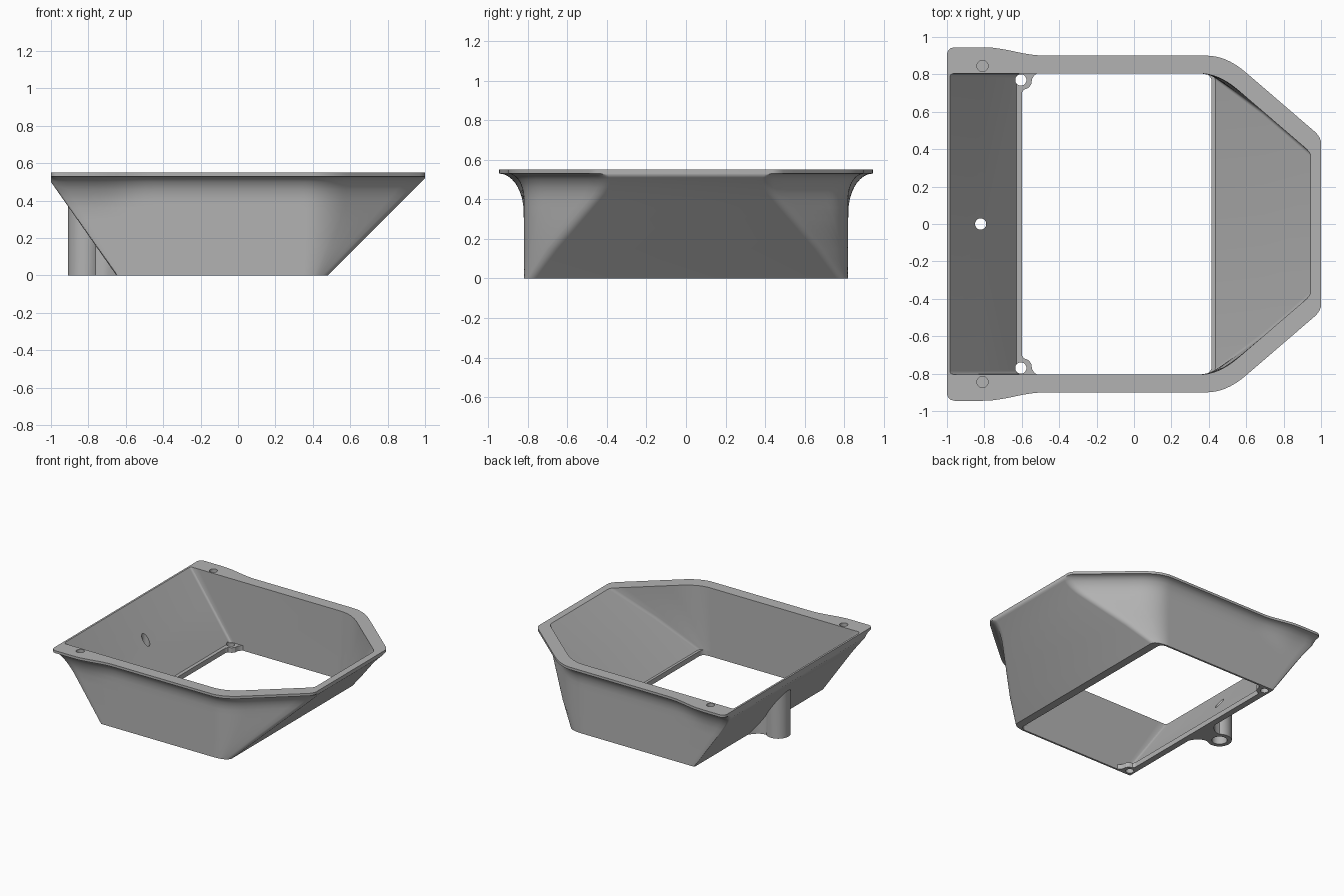
import bpy, bmesh, math

old = bpy.data.objects.get("Cube")
if old:
    bpy.data.objects.remove(old, do_unlink=True)

grey = bpy.data.materials.new("plain_grey")
grey.use_nodes = True
colour = (0.45, 0.45, 0.45, 1)
grey.diffuse_color = colour
grey.node_tree.nodes["Principled BSDF"].inputs["Base Color"].default_value = colour

TOP, LEDGE = 0.55, 0.04


def make_object(name, bm):
    bmesh.ops.recalc_face_normals(bm, faces=bm.faces)
    mesh = bpy.data.meshes.new(name)
    bm.to_mesh(mesh)
    bm.free()
    mesh.materials.append(grey)
    ob = bpy.data.objects.new(name, mesh)
    bpy.context.collection.objects.link(ob)
    return ob


def activate(ob):
    bpy.ops.object.select_all(action="DESELECT")
    ob.select_set(True)
    bpy.context.view_layer.objects.active = ob


def prism(name, plan, top):
    """Extrude a plan outline from z = 0 up to the height top(x)."""
    bm = bmesh.new()
    low = [bm.verts.new((x, y, 0)) for x, y in plan]
    high = [bm.verts.new((x, y, top(x))) for x, y in plan]
    bm.faces.new(low)
    bm.faces.new(high)
    n = len(plan)
    for i in range(n):
        j = (i + 1) % n
        bm.faces.new((low[i], low[j], high[j], high[i]))
    return make_object(name, bm)


def drill(ob, x, y, radius, z0, z1):
    """Cut a round vertical hole and drop the cutter."""
    bm = bmesh.new()
    bmesh.ops.create_cone(bm, cap_ends=True, segments=32, radius1=radius,
                          radius2=radius, depth=z1 - z0)
    bmesh.ops.translate(bm, verts=bm.verts, vec=(x, y, (z0 + z1) / 2))
    cutter = make_object("hole_cutter", bm)
    cutter.hide_render = True
    mod = ob.modifiers.new("hole", "BOOLEAN")
    mod.operation, mod.solver, mod.object = "DIFFERENCE", "EXACT", cutter
    activate(ob)
    bpy.ops.object.modifier_apply(modifier=mod.name)
    bpy.data.objects.remove(cutter, do_unlink=True)


def flare(x, z):
    """Outward curl of the rim, wider towards the mounting end."""
    t = min(max((-0.48 - x) / 0.32, 0), 1)
    width = 0.08 + 0.045 * t * t * (3 - 2 * t)
    height = 1.6 * width
    s = min(max((z - 0.53 + height) / height, 0), 1)
    return width * (1 - math.sqrt(1 - s * s))


def half_width(x, curl, side, corner):
    """Straight side blended into the angled corner."""
    a = side + curl
    b = corner - 0.86 * (x - 0.47) + 1.32 * curl
    h = max(0.09 - abs(a - b), 0)
    return min(a, b) - h * h / 0.36


def rounding(d, r):
    return r - math.sqrt(r * r - (r - d) ** 2) if d < r else 0


def ring(z, xl, xr, side, corner, curled, rl, rr):
    """Closed outline at one height, mirrored across y = 0."""
    ends = (0, 0.05, 0.2, 0.5, 1)
    mid = 0.36 + (xr - 0.36) * 0.45
    xs = [xl + rl * e for e in ends]
    xs += [xs[-1] + (-0.45 - xs[-1]) * i / 10 for i in range(1, 11)]
    xs += [0.33 + (mid - 0.33) * i / 12 for i in range(13)]
    last = xr - rr
    xs += [mid + (last - mid) * i / 5 for i in range(1, 5)]
    xs += [xr - rr * e for e in reversed(ends)]
    pts = []
    for x in xs:
        y = half_width(x, flare(x, z) if curled else 0, side, corner)
        y -= rounding(x - xl, rl) + rounding(xr - x, rr)
        pts.append((x, y, z))
    return pts + [(x, -y, z) for x, y, z in reversed(pts)]


# Hollow frame: outer skin up, over the rim, inner skin down to the ledges
rings = []
for z in (0, 0.15, 0.3, 0.36, 0.4, 0.43, 0.46, 0.48, 0.5, 0.51, 0.52, 0.527, 0.53, TOP):
    left, right = max(-0.65 - 0.7 * z, -1), min(0.48 + z, 1)
    rl = 0.04 if z >= 0.5 else 0.012
    rings.append(ring(z, left, right, 0.82, 0.815, True, rl, 0.03))
for z in (TOP, 0.3, LEDGE):
    rings.append(ring(z, -0.6 - 0.7 * z, 0.395 + z, 0.805, 0.79, False, 0.02, 0.02))
for z in (LEDGE, 0):
    rings.append(ring(z, -0.6, 0.415, 0.805, 0.815, False, 0.02, 0.04))

bm = bmesh.new()
loops = [[bm.verts.new(p) for p in r] for r in rings]
for k, lower in enumerate(loops):
    upper = loops[(k + 1) % len(loops)]
    for i in range(len(lower)):
        j = (i + 1) % len(lower)
        bm.faces.new((lower[i], lower[j], upper[j], upper[i]))
frame = make_object("frame", bm)
parts = [frame]

# Screw ears in the two opening corners, and blind holes in the rim
ear_plan = [(-0.62, 0.70), (-0.60, 0.70), (-0.59, 0.718), (-0.565, 0.727), (-0.55, 0.745),
            (-0.545, 0.775), (-0.533, 0.795), (-0.51, 0.81), (-0.62, 0.81)]
for name, s in (("left", 1), ("right", -1)):
    ear = prism(name + "_screw_ear", [(x, s * y) for x, y in ear_plan], lambda x: LEDGE)
    for ob in (ear, frame):
        drill(ob, -0.605, s * 0.77, 0.03, -0.1, 0.3)
    drill(frame, -0.81, s * 0.845, 0.03, TOP - 0.03, TOP + 0.1)
    parts.append(ear)

# Post under the sloped end, with a web that spreads into the base
arc = [math.radians(50 + 260 * i / 32) for i in range(33)]
plan = [(-0.82 + 0.09 * math.cos(a), 0.09 * math.sin(a)) for a in arc]
web = [(-0.73, 0.07), (-0.70, 0.085), (-0.67, 0.115), (-0.64, 0.16)]
plan += [(x, -y) for x, y in web] + web[::-1]
post = prism("mounting_post", plan, lambda x: max((-0.63 - x) / 0.7, 0.01))
drill(post, -0.82, 0, 0.056, -0.1, 0.1)
for ob in (post, frame):
    drill(ob, -0.82, 0, 0.03, -0.2, 0.8)
parts.append(post)

for ob in parts:
    activate(ob)
    bpy.ops.object.shade_smooth_by_angle(angle=math.radians(28))
